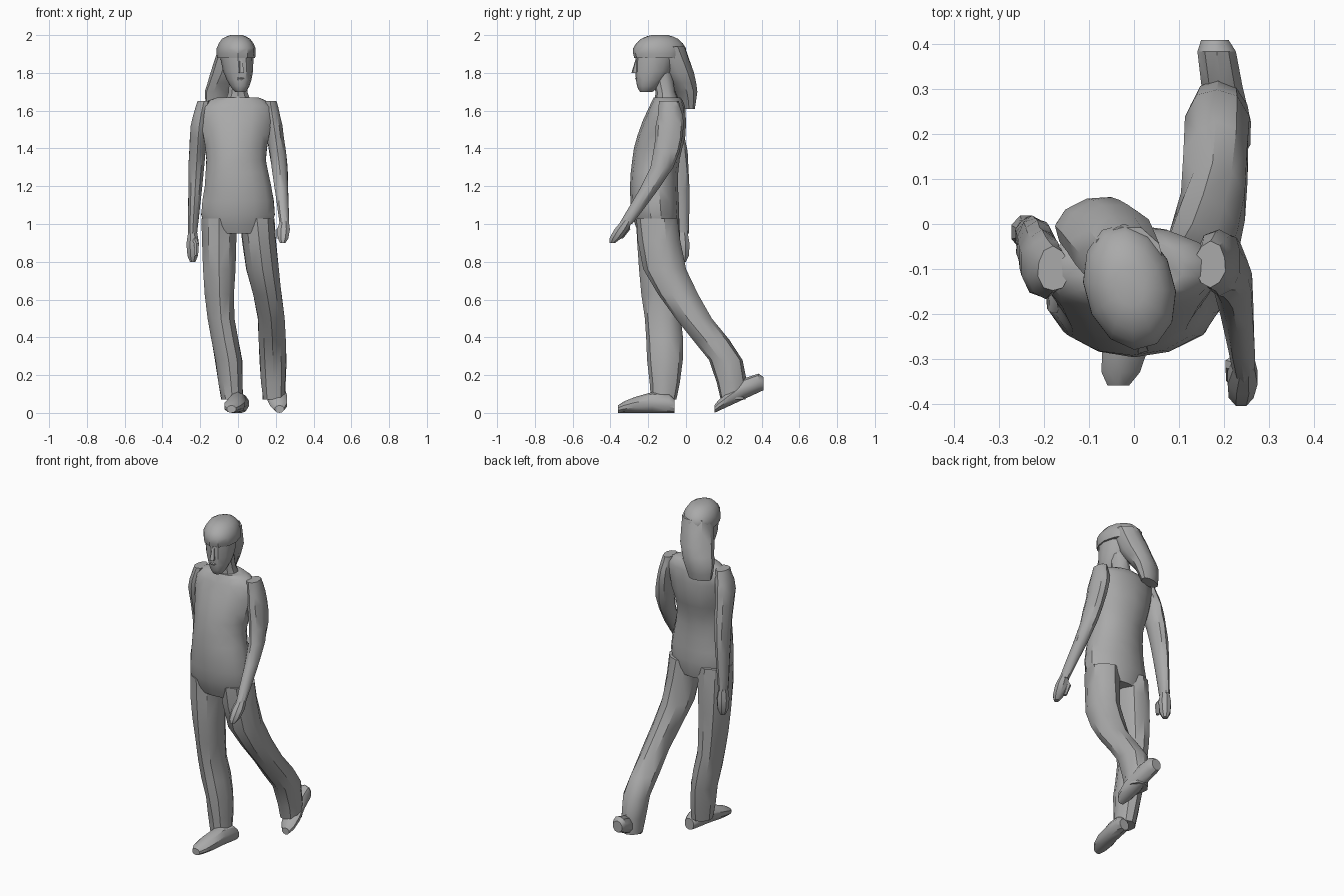
import bpy, bmesh, math, random
from mathutils import Vector

random.seed(4)
default_cube = bpy.data.objects.get("Cube")
if default_cube:
    bpy.data.objects.remove(default_cube, do_unlink=True)

shade = 0.4
grey = bpy.data.materials.new("plain grey")
grey.use_nodes = True
grey.diffuse_color = (shade, shade, shade, 1)
grey.node_tree.nodes["Principled BSDF"].inputs["Base Color"].default_value = grey.diffuse_color


def spline(keys, steps):
    """Pass a smooth curve through the key sections."""
    padded = [keys[0], *keys, keys[-1]]
    sections = []
    for before, start, end, after in zip(padded, padded[1:], padded[2:], padded[3:]):
        for step in range(steps):
            t = step / steps
            sections.append([
                b + t * (c - a + t * (2 * a - 5 * b + 4 * c - d + t * (3 * (b - c) + d - a))) / 2
                if steps > 1 else b
                for a, b, c, d in zip(before, start, end, after)])
    return sections + [keys[-1]]


def ring_point(section, angle, wobble, turn, upright):
    """Point on an elliptical section (x, y, z, half width, half depth)."""
    x, y, z, width, depth = section
    across = width * math.cos(angle) * wobble
    along = depth * math.sin(angle) * wobble
    if upright:
        return Vector((x + across, y, max(0, z + along)))
    return Vector((x + across * math.cos(turn) - along * math.sin(turn),
                   y + across * math.sin(turn) + along * math.cos(turn), z))


def loft(name, keys, sides=10, steps=2, turn=0, folds=0, upright=False):
    """Skin the sections, cap both ends and keep the sharper creases visible."""
    bm = bmesh.new()
    loops = []
    for section in spline(keys, steps):
        loops.append([
            bm.verts.new(ring_point(section, math.tau * (i + 0.5) / sides,
                                    1 + random.uniform(-folds, folds), turn, upright))
            for i in range(sides)])
    for lower, upper in zip(loops, loops[1:]):
        for i in range(sides):
            following = (i + 1) % sides
            bm.faces.new((lower[i], lower[following], upper[following], upper[i]))
    bmesh.ops.triangulate(bm, faces=bm.faces[:])
    bm.faces.new(loops[0])
    bm.faces.new(loops[-1])
    bmesh.ops.recalc_face_normals(bm, faces=bm.faces[:])
    mesh = bpy.data.meshes.new(name)
    bm.to_mesh(mesh)
    bm.free()
    mesh.materials.append(grey)
    part = bpy.data.objects.new(name, mesh)
    bpy.context.collection.objects.link(part)
    bpy.ops.object.select_all(action="DESELECT")
    part.select_set(True)
    bpy.context.view_layer.objects.active = part
    bpy.ops.object.shade_smooth_by_angle(angle=math.radians(35))


def limb(name, joints, thickness, **options):
    """Loft a limb through its joints, with one thickness pair per joint."""
    loft(name, [(*joint, *pair) for joint, pair in zip(joints, thickness)], **options)


def arm(side, joints):
    thickness = [(.035, .05), (.046, .075), (.043, .06), (.025, .036)]
    limb(side + "_arm", joints, thickness, folds=.05, steps=3)


def hand(side, wrist, fingertip, thumb_offset):
    wrist, fingertip, offset = Vector(wrist), Vector(fingertip), Vector(thumb_offset)
    palm = wrist.lerp(fingertip, .4)
    knuckles = wrist.lerp(fingertip, .8)
    thickness = [(.025, .03), (.036, .04), (.03, .034), (.016, .016)]
    limb(side + "_hand", [wrist, palm, knuckles, fingertip], thickness, sides=8, steps=1)
    thumb = [wrist.lerp(palm, .5) + offset / 3, palm + offset, knuckles + offset]
    limb(side + "_thumb", thumb, [(.015, .017), (.015, .017), (.01, .011)], sides=6, steps=1)


def leg(side, joints):
    thickness = [(.095, .11), (.088, .112), (.073, .096), (.075, .092), (.06, .068)]
    limb(side + "_leg", joints, thickness, folds=.05)


def shoe(side, toe, heel):
    """Build a shoe over a straight sole from toe to heel."""
    toe, heel = Vector(toe), Vector(heel)
    keys = []
    for fraction, width, height in [(0, .025, .02), (.1, .045, .03), (.3, .055, .042),
                                    (.6, .048, .055), (.9, .045, .05), (1, .032, .035)]:
        centre = toe.lerp(heel, fraction) + Vector((0, 0, height))
        keys.append((*centre, width, height))
    loft(side + "_shoe", keys, steps=1, upright=True)


# Torso and neck
loft("torso", [
    (0, -.15, .95, .16, .1), (0, -.16, 1.05, .2, .125), (0, -.17, 1.2, .18, .128),
    (-.01, -.16, 1.34, .162, .125), (-.01, -.13, 1.47, .178, .128),
    (-.01, -.1, 1.62, .195, .095), (0, -.1, 1.67, .11, .07)], sides=14, folds=.012)
loft("neck", [(0, -.1, 1.64, .075, .065), (0, -.11, 1.7, .052, .052),
              (0, -.13, 1.8, .05, .055)], steps=1)

# Head, turned a little to its left
head_turn = math.radians(15)
loft("face", [(.012, -.21, 1.7, .026, .034), (.01, -.2, 1.73, .05, .06),
              (0, -.17, 1.81, .078, .1), (-.01, -.15, 1.93, .09, .115)],
     sides=12, turn=head_turn)
loft("nose", [(.016, -.268, 1.8, .017, .026), (.014, -.258, 1.87, .008, .012)],
     sides=4, steps=1, turn=head_turn)
loft("lips", [(.016, -.25, 1.755, .02, .01), (.016, -.254, 1.77, .024, .016),
              (.016, -.25, 1.78, .02, .01)], sides=6, steps=1, turn=head_turn)

# Fringed hair cap and the long hair behind it
loft("hair_cap", [(-.01, -.14, 1.88, .098, .137), (-.01, -.14, 1.93, .1, .143),
                  (-.01, -.14, 1.98, .073, .1), (-.01, -.14, 2, .03, .045)],
     sides=12, turn=head_turn)
loft("hair_back", [(-.105, .01, 1.61, .065, .034), (-.09, 0, 1.7, .088, .058),
                   (-.05, -.04, 1.8, .095, .085), (-.015, -.09, 1.94, .085, .085)],
     turn=head_turn, folds=.03)

# Arms: the left swings forward, the right hangs back
arm("left", [(.17, -.09, 1.65), (.19, -.085, 1.52), (.22, -.13, 1.3), (.245, -.32, 1)])
hand("left", (.245, -.31, 1.02), (.237, -.39, .9), (-.025, .03, 0))
arm("right", [(-.18, -.1, 1.65), (-.205, -.09, 1.52), (-.22, -.045, 1.3), (-.24, -.02, .95)])
hand("right", (-.24, -.02, .96), (-.24, -.015, .8), (.02, -.04, 0))

# Trouser legs: the right carries the weight, the left trails
leg("right", [(-.1, -.15, 1.03), (-.1, -.14, .76), (-.09, -.12, .5),
              (-.05, -.11, .28), (-.03, -.12, .07)])
leg("left", [(.1, -.15, 1.03), (.13, -.11, .76), (.175, .04, .5),
             (.185, .21, .28), (.19, .25, .07)])

# Shoes: the right lies flat, the left heel is lifted
shoe("right", (-.035, -.36, 0), (.02, -.06, 0))
shoe("left", (.22, .15, 0), (.18, .41, .12))
